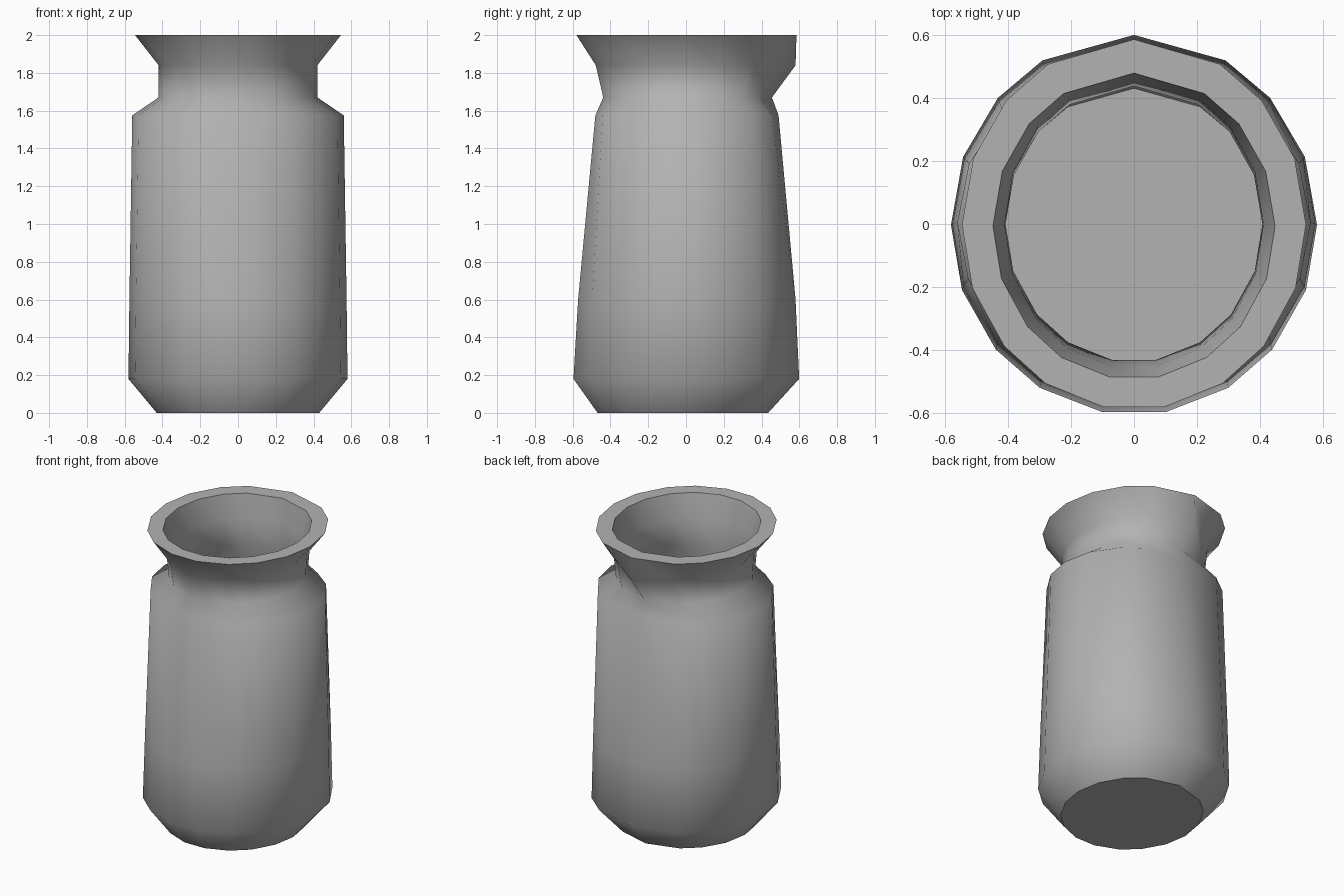
import bpy, bmesh
from math import sin, cos, radians

if "Cube" in bpy.data.objects:
    bpy.data.objects.remove(bpy.data.objects["Cube"])

# Uneven 17-sided cross-section, angles measured from the back point
half = [0, 30, 48, 69, 90, 110, 131, 149, 170]
angles = half + [360 - a for a in reversed(half[1:])]

# Each ring: z, x radius, y radius, y centre, front/back flattening limit
outer = [
    (0.00, 0.43, 0.455, -0.02, 1),
    (0.18, 0.58, 0.602, -0.003, 1),
    (0.60, 0.575, 0.58, 0, 1),
    (1.575, 0.56, 0.52, 0.005, 0.485),
    (1.67, 0.42, 0.45, 0.005, 1),
    (1.84, 0.42, 0.49, 0.005, 1),
    (2.00, 0.545, 0.587, -0.002, 1),
]
inner = [
    (2.00, 0.447, 0.485, -0.007, 1),
    (1.84, 0.41, 0.458, 0, 1),
    (1.67, 0.407, 0.437, 0, 1),
    (1.55, 0.52, 0.48, 0.005, 0.445),
    (0.60, 0.535, 0.54, 0, 1),
    (0.20, 0.54, 0.555, 0, 1),
    (0.05, 0.42, 0.44, -0.01, 1),
]

bm = bmesh.new()


def ring(z, rx, ry, cy, limit):
    verts = []
    for a in angles:
        y = max(-limit, min(limit, ry * cos(radians(a))))
        verts.append(bm.verts.new((rx * sin(radians(a)), cy + y, z)))
    return verts


rings = [ring(*p) for p in outer + inner]
# Pulled-out point at the back of the neck
rings[5][0].co.y = 0.58

# Walls, rim and lining
n = len(angles)
for lo, hi in zip(rings, rings[1:]):
    for i in range(n):
        j = (i + 1) % n
        bm.faces.new((lo[i], lo[j], hi[j], hi[i]))
# Underside and inner floor
bm.faces.new(rings[0])
bm.faces.new(rings[-1])
bmesh.ops.recalc_face_normals(bm, faces=bm.faces[:])

# Smooth sides, with crisp foot, rim and inner floor edges
for f in bm.faces:
    f.smooth = True
for r in (rings[0], rings[6], rings[7], rings[-1]):
    for i in range(n):
        bm.edges.get((r[i], r[(i + 1) % n])).smooth = False

mesh = bpy.data.meshes.new("jar")
bm.to_mesh(mesh)
bm.free()
jar = bpy.data.objects.new("jar", mesh)
bpy.context.collection.objects.link(jar)

# Dark grey body
grey = bpy.data.materials.new("dark_grey")
grey.diffuse_color = (0.45, 0.45, 0.45, 1)
grey.use_nodes = True
grey.node_tree.nodes["Principled BSDF"].inputs["Base Color"].default_value = grey.diffuse_color
mesh.materials.append(grey)
